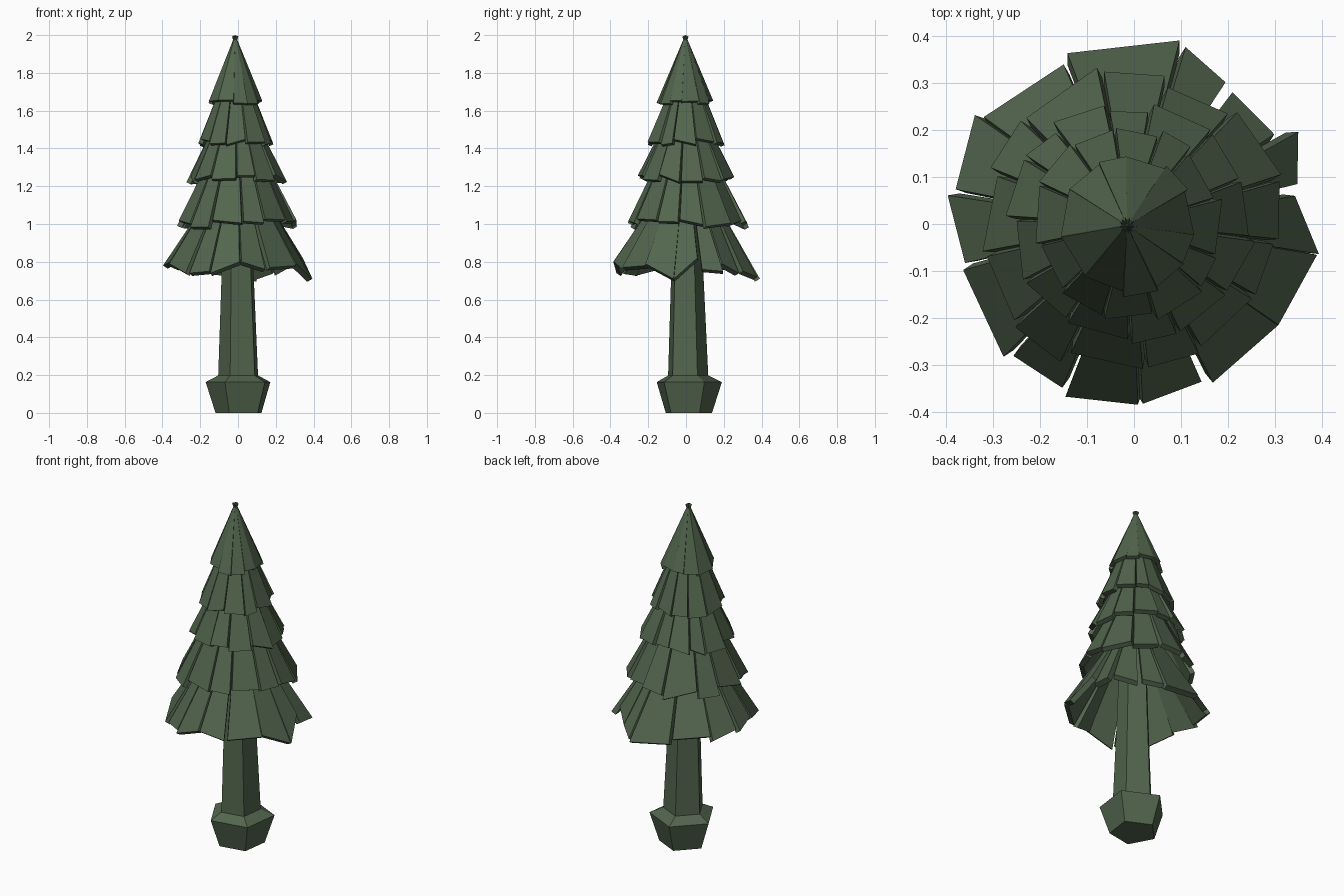
import bpy, bmesh, math, random
from mathutils import Vector

if "Cube" in bpy.data.objects:
    bpy.data.objects.remove(bpy.data.objects["Cube"])

random.seed(7)
green = bpy.data.materials.new("pine green")
green.diffuse_color = (0.085, 0.13, 0.075, 1)
green.use_nodes = True
green.node_tree.nodes["Principled BSDF"].inputs["Base Color"].default_value = green.diffuse_color


def finish(bm, name):
    bmesh.ops.recalc_face_normals(bm, faces=bm.faces)
    me = bpy.data.meshes.new(name)
    bm.to_mesh(me)
    bm.free()
    me.materials.append(green)
    ob = bpy.data.objects.new(name, me)
    bpy.context.collection.objects.link(ob)
    return ob


def lathe(name, profile, sides, start):
    """Stack of polygon rings: (radius, z, cx, cy)."""
    bm = bmesh.new()
    rings = []
    for r, z, cx, cy in profile:
        rings.append([bm.verts.new((cx + r * math.cos(start + math.tau * i / sides),
                                    cy + r * math.sin(start + math.tau * i / sides), z))
                      for i in range(sides)])
    for lo, hi in zip(rings, rings[1:]):
        for i in range(sides):
            j = (i + 1) % sides
            bm.faces.new((lo[i], lo[j], hi[j], hi[i]))
    bm.faces.new(rings[0][::-1])
    bm.faces.new(rings[-1])
    return finish(bm, name)


def add_plank(bm, p, q, top_r, top_z, centre, thick):
    """Tapered slab from lower corners p, q up to a ring near the axis."""
    c = Vector((*centre, top_z))

    def upper(v):
        d = Vector((v.x - c.x, v.y - c.y, 0)).normalized()
        return c + d * top_r

    outer = [p, q, upper(q), upper(p)]
    n = (q - p).cross((outer[2] + outer[3]) / 2 - p).normalized()
    mid = (p + q) / 2
    if n.dot(Vector((mid.x, mid.y, 0))) < 0:
        n = -n
    o = [bm.verts.new(v) for v in outer]
    i = [bm.verts.new(v - n * thick) for v in outer]
    bm.faces.new(o)
    bm.faces.new(i[::-1])
    for k in range(4):
        m = (k + 1) % 4
        bm.faces.new((o[k], i[k], i[m], o[m]))


# pentagonal root foot and trunk
START = math.radians(28.4)
lathe("root_foot", [(0.13, 0, 0.01, 0.01), (0.183, 0.163, 0.01, 0.01),
                    (0.115, 0.197, 0.007, 0.007)], 5, START)
lathe("trunk", [(0.113, 0.19, 0.007, 0.007), (0.09, 0.75, 0.003, 0.003),
                (0.075, 1.2, 0, 0)], 5, START)

# lowest skirt: lower plank corners (x, y, z, x, y, z), clockwise from the back
SKIRT = [
    (-.142, .364, .75, .097, .391, .71), (.110, .377, .72, .195, .302, .75),
    (.210, .281, .74, .299, .191, .79), (.350, .196, .75, .348, .085, .76),
    (.343, .060, .82, .394, -.064, .71), (.390, -.066, .71, .308, -.215, .79),
    (.308, -.215, .78, .168, -.338, .77), (.144, -.336, .76, .019, -.383, .80),
    (.008, -.385, .80, -.146, -.368, .74), (-.153, -.349, .75, -.257, -.281, .74),
    (-.278, -.283, .74, -.364, -.098, .79), (-.360, -.083, .80, -.397, .061, .78),
    (-.380, .074, .79, -.339, .232, .77), (-.320, .228, .79, -.150, .340, .77),
]
bm = bmesh.new()
for a in SKIRT:
    add_plank(bm, Vector(a[:3]), Vector(a[3:]), 0.14, 1.16, (-.004, 0), 0.03)
finish(bm, "branch_skirt_1")


# upper skirts: uneven planks around the axis
def skirt(name, n, r, z, top_r, top_z, centre, thick, jitter, gap):
    bm = bmesh.new()
    weights = [random.uniform(0.7, 1.3) for _ in range(n)]
    step = math.tau / sum(weights)
    slope = (r - top_r) / (top_z - z)
    ang = random.random()
    for w in weights:
        tilt = random.uniform(-0.03, 0.05) * r
        corners = []
        for a in (ang + gap, ang + w * step - gap):
            dz = random.uniform(-jitter, jitter)
            rr = r + tilt - dz * slope
            corners.append(Vector((centre[0] + rr * math.cos(a),
                                   centre[1] + rr * math.sin(a), z + dz)))
        add_plank(bm, *corners, top_r, top_z, centre, thick)
        ang += w * step
    finish(bm, name)


skirt("branch_skirt_2", 13, 0.312, 1.01, 0.12, 1.40, (-.008, 0), 0.028, 0.03, 0.02)
skirt("branch_skirt_3", 13, 0.253, 1.24, 0.09, 1.58, (-.010, 0), 0.026, 0.025, 0.02)
skirt("branch_skirt_4", 12, 0.203, 1.435, 0.06, 1.78, (-.012, 0), 0.024, 0.02, 0.02)
skirt("tree_tip", 11, 0.145, 1.645, 0.001, 2.0, (-.015, -.003), 0.02, 0.012, 0.0)
